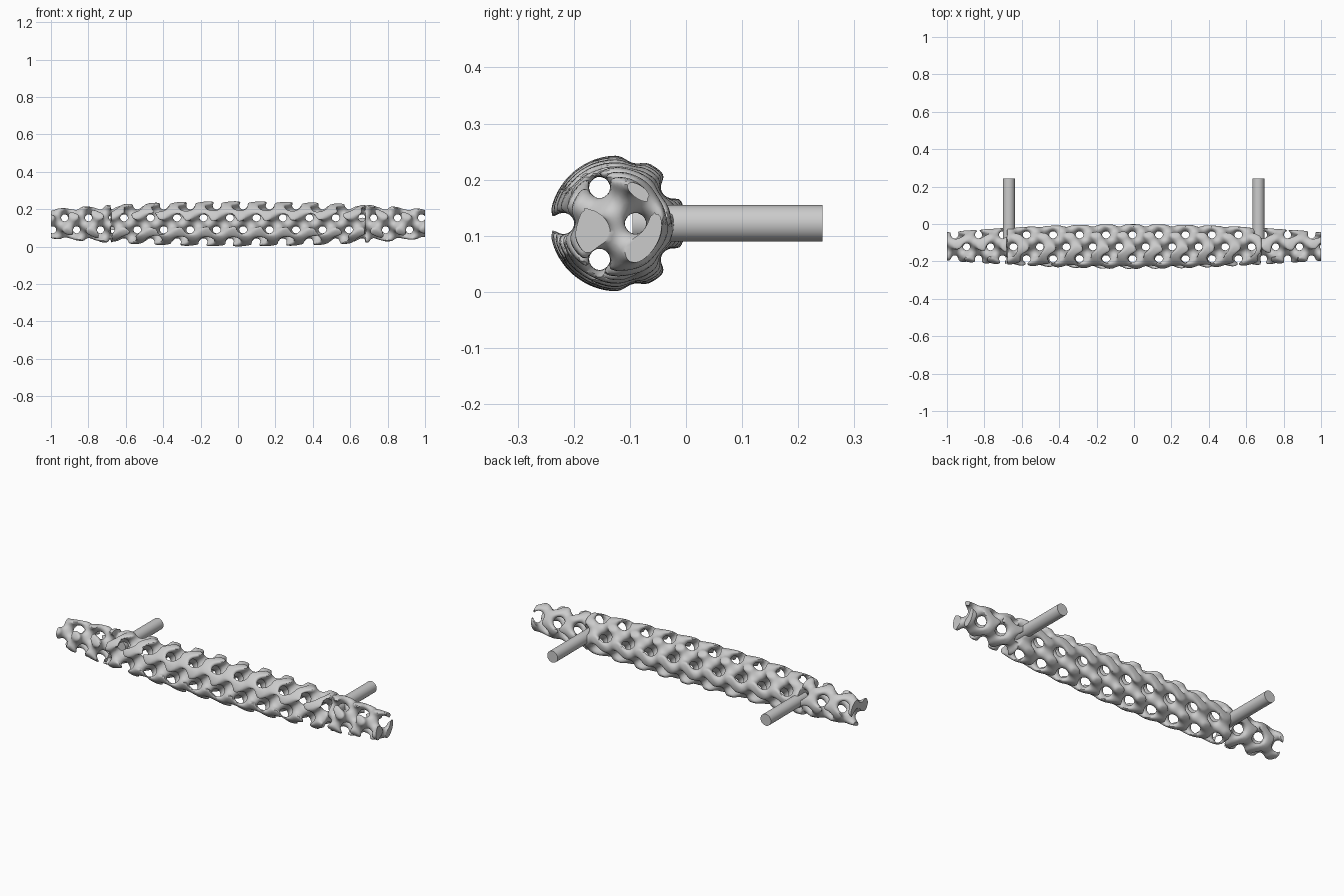
import bpy, math
from mathutils import Vector

if "Cube" in bpy.data.objects:
    bpy.data.objects.remove(bpy.data.objects["Cube"])

TAU = 2 * math.pi
CELL = 0.128              # lattice period across the bar and in the end pieces
CELL_MID = 0.1415         # stretched period along the middle of the bar
SEAM = 0.68               # where the middle meets the end pieces
YC, ZC = -0.122, 0.122    # bar axis
STEP = 0.0066
ROUND = 0.02              # softness of the trimmed lattice edges


def shade(ob, angle=35):
    bpy.ops.object.select_all(action='DESELECT')
    ob.select_set(True)
    bpy.context.view_layer.objects.active = ob
    bpy.ops.object.shade_smooth_by_angle(angle=math.radians(angle))


# Lattice phases along each axis; the end pieces are mirrored in z
def phase_x(x):
    if x > SEAM:
        return TAU * (0.75 + (x - 0.757) / CELL)
    if x < -SEAM:
        return TAU * (0.75 + (x + 0.767) / CELL)
    return TAU * (0.25 + (x + 0.008) / CELL_MID)


def lattice(p):
    X = phase_x(p[0])
    Y = math.pi + TAU * (p[1] - YC) / CELL
    side = 1 if abs(p[0]) > SEAM else -1
    Z = math.pi + side * TAU * (p[2] - ZC) / CELL
    g = (math.sin(X) * math.cos(Y) + math.sin(Y) * math.cos(Z)
         + math.sin(Z) * math.cos(X))
    return (g + 0.2) * CELL / TAU / 1.3


def barrel(p):
    return math.hypot(p[1] - YC, p[2] - ZC) - (0.121 - 0.042 * p[0] ** 2)


def trimmed(p):
    a, b = lattice(p), barrel(p)
    h = max(ROUND - abs(a - b), 0) / ROUND
    return max(a, b) + h * h * ROUND / 4


def ends(p):
    return abs(p[0]) - 1.0


PARTS = (trimmed, ends)


def project(p, f):
    e = 1e-5
    v = f(p)
    g = Vector([(f(p + d) - v) / e for d in
                (Vector((e, 0, 0)), Vector((0, e, 0)), Vector((0, 0, e)))])
    return p - g * (v / max(g.length_squared, 0.05))


# Barrel-shaped grip cut from a gyroid network, meshed on a grid
def build_grip():
    nx = int(2 / STEP) + 5
    nr = int(0.242 / STEP) + 5
    n = (nx, nr, nr)
    org = Vector((-(nx - 1) / 2 * STEP, YC - (nr - 1) / 2 * STEP,
                  ZC - (nr - 1) / 2 * STEP))
    stride = (nr * nr, nr, 1)
    field = []
    for i in range(nx):
        x = org.x + i * STEP
        for j in range(nr):
            y = org.y + j * STEP
            for k in range(nr):
                p = (x, y, org.z + k * STEP)
                b = max(barrel(p), abs(x) - 1.0)
                field.append(b if b > STEP else max(b, trimmed(p)))

    cells, quads = {}, []
    for idx, f0 in enumerate(field):
        i, j, k = idx // stride[0], idx // nr % nr, idx % nr
        for a in range(3):
            if (i, j, k)[a] + 1 >= n[a]:
                continue
            f1 = field[idx + stride[a]]
            if (f0 < 0) == (f1 < 0):
                continue
            pt = org + Vector((i, j, k)) * STEP
            pt[a] += STEP * f0 / (f0 - f1)
            vals = [f(pt) for f in PARTS]
            active = vals.index(max(vals))
            sb, sc = stride[(a + 1) % 3], stride[(a + 2) % 3]
            ring = [idx, idx - sb, idx - sb - sc, idx - sc]
            for c in ring:
                cells.setdefault(c, []).append((pt, active))
            quads.append(ring if f0 < 0 else ring[::-1])

    # One vertex per cell, pulled onto every surface meeting there
    index, verts = {}, []
    for c, hits in cells.items():
        mid = sum((h[0] for h in hits), Vector()) / len(hits)
        p = mid.copy()
        active = sorted({h[1] for h in hits})
        for _ in range(4 if len(active) > 1 else 2):
            for a in active:
                p = project(p, PARTS[a])
        if (p - mid).length > 1.2 * STEP or abs(abs(mid.x) - SEAM) < STEP:
            p = mid
        index[c] = len(verts)
        verts.append(p)
    me = bpy.data.meshes.new("lattice_grip")
    me.from_pydata(verts, [], [[index[c] for c in q] for q in quads])
    me.validate()
    ob = bpy.data.objects.new("lattice_grip", me)
    bpy.context.collection.objects.link(ob)
    shade(ob, 40)


build_grip()

# Two round mounting pins at the back
for name, x in (("pin_left", -0.669), ("pin_right", 0.665)):
    y0, y1 = -0.095, 0.243
    bpy.ops.mesh.primitive_cylinder_add(
        vertices=48, radius=0.0325, depth=y1 - y0,
        location=(x, (y0 + y1) / 2, ZC), rotation=(math.pi / 2, 0, 0))
    pin = bpy.context.object
    pin.name = name
    shade(pin)
